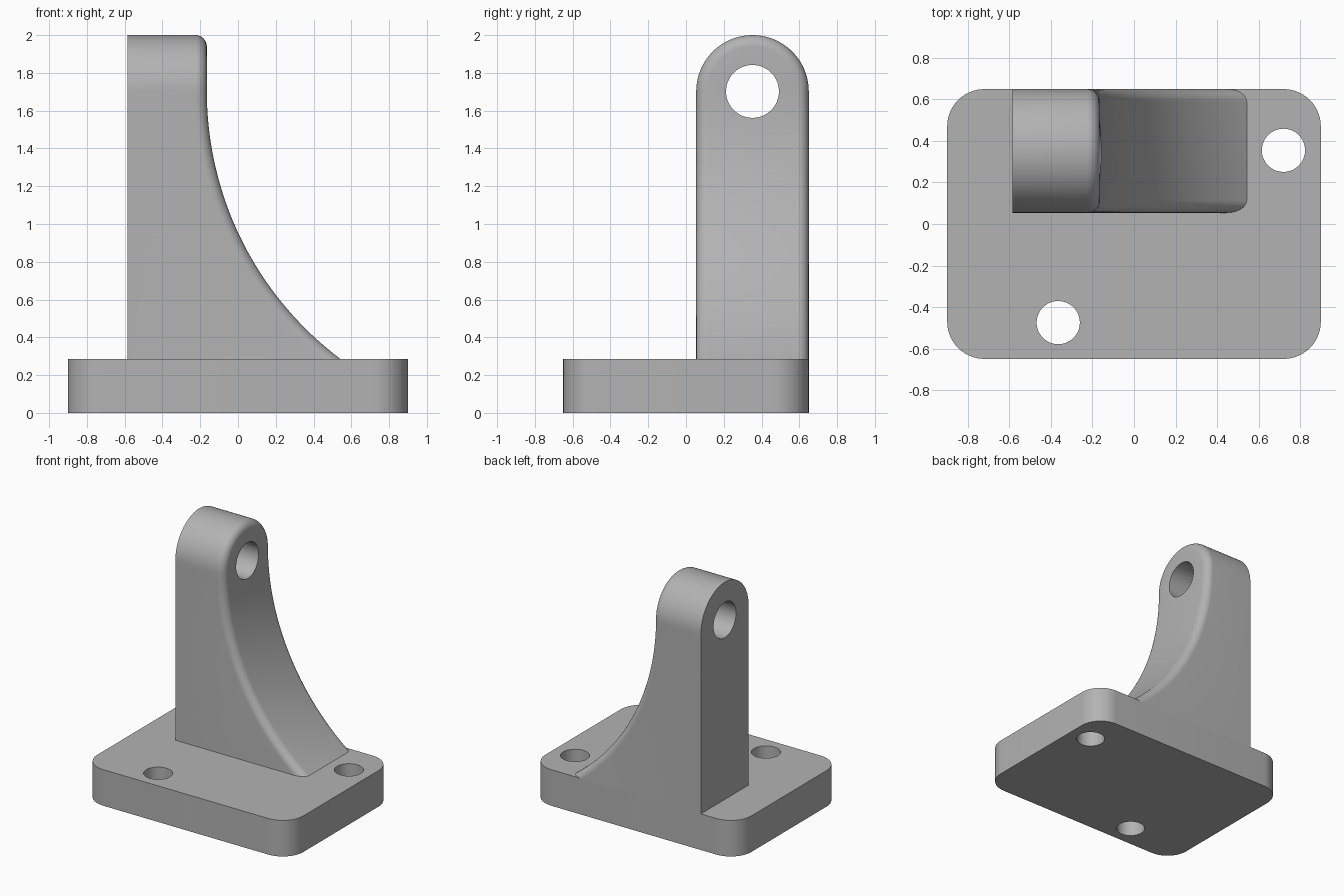
import bpy, bmesh
from math import sin, cos, pi, asin
from mathutils import Vector

if "Cube" in bpy.data.objects:
    bpy.data.objects.remove(bpy.data.objects["Cube"], do_unlink=True)

# Plain metal grey
GREY = (0.45, 0.45, 0.45, 1)
metal = bpy.data.materials.new("metal_grey")
metal.use_nodes = True
metal.diffuse_color = GREY
metal.node_tree.nodes["Principled BSDF"].inputs["Base Color"].default_value = GREY

# Main dimensions
BASE_X, BASE_Y, BASE_H, CORNER = 0.9, 0.65, 0.285, 0.18
BACK_X, FRONT_X = -0.585, -0.165
ARCH_R, ARCH_Z = 0.298, 1.702
ARCH_Y = BASE_Y - ARCH_R
SWEEP_R, FILLET = 1.772, 0.06


def make_object(name, bm):
    bmesh.ops.recalc_face_normals(bm, faces=bm.faces)
    mesh = bpy.data.meshes.new(name)
    bm.to_mesh(mesh)
    bm.free()
    obj = bpy.data.objects.new(name, mesh)
    bpy.context.collection.objects.link(obj)
    mesh.materials.append(metal)
    return obj


def activate(obj):
    bpy.ops.object.select_all(action='DESELECT')
    obj.select_set(True)
    bpy.context.view_layer.objects.active = obj


def drill(obj, centre, radius, axis):
    """Cut a round through hole along x or z."""
    turn = (0, pi / 2, 0) if axis == 'x' else (0, 0, 0)
    bpy.ops.mesh.primitive_cylinder_add(vertices=64, radius=radius, depth=3,
                                        location=centre, rotation=turn)
    cutter = bpy.context.object
    cutter.data.materials.append(metal)
    cutter.hide_render = True
    mod = obj.modifiers.new("hole", 'BOOLEAN')
    mod.operation, mod.solver, mod.object = 'DIFFERENCE', 'EXACT', cutter
    activate(obj)
    bpy.ops.object.modifier_apply(modifier=mod.name)
    bpy.data.objects.remove(cutter, do_unlink=True)


# Base plate with rounded vertical corners
bm = bmesh.new()
bmesh.ops.create_cube(bm, size=1)
for v in bm.verts:
    v.co = (v.co.x * 2 * BASE_X, v.co.y * 2 * BASE_Y, (v.co.z + 0.5) * BASE_H)
uprights = [e for e in bm.edges if abs(e.verts[0].co.z - e.verts[1].co.z) > 0.1]
bmesh.ops.bevel(bm, geom=uprights, offset=CORNER, segments=14, profile=0.5,
                affect='EDGES')
base = make_object("base_plate", bm)
drill(base, (0.72, 0.355, 0), 0.104, 'z')
drill(base, (-0.365, -0.475, 0), 0.104, 'z')

# Upright: each station holds the fillet centre, side normal and front normal
SWEEP_STEPS, ARCH_STEPS, ROUND_STEPS = 40, 40, 8
end_angle = asin((ARCH_Z - BASE_H + 0.12) / SWEEP_R)


def sweep_station(side, step):
    a = end_angle * step / SWEEP_STEPS
    r = SWEEP_R + FILLET
    centre = Vector((FRONT_X + SWEEP_R - r * cos(a),
                     ARCH_Y + side * (ARCH_R - FILLET), ARCH_Z - r * sin(a)))
    return centre, Vector((0, side, 0)), Vector((cos(a), 0, sin(a)))


def arch_station(step):
    a = pi * step / ARCH_STEPS
    n = Vector((0, cos(a), sin(a)))
    centre = Vector((FRONT_X - FILLET, ARCH_Y, ARCH_Z)) + n * (ARCH_R - FILLET)
    return centre, n, Vector((1, 0, 0))


stations = [sweep_station(1, i) for i in range(SWEEP_STEPS, 0, -1)]
stations += [arch_station(i) for i in range(ARCH_STEPS + 1)]
stations += [sweep_station(-1, i) for i in range(1, SWEEP_STEPS + 1)]

bm = bmesh.new()
rows = []
for centre, side, front in stations:
    edge = centre + side * FILLET
    points = [Vector((BACK_X, edge.y, edge.z))]
    for k in range(ROUND_STEPS + 1):
        a = pi / 2 * k / ROUND_STEPS
        points.append(centre + (side * cos(a) + front * sin(a)) * FILLET)
    rows.append([bm.verts.new(p) for p in points])

# Outer skin and rounded edge
for r0, r1 in zip(rows, rows[1:]):
    for k in range(len(r0) - 1):
        bm.faces.new((r0[k], r0[k + 1], r1[k + 1], r1[k]))
# Curved front, from side to side, then the flat front around the eye
for i in range(SWEEP_STEPS):
    bm.faces.new((rows[i][-1], rows[i + 1][-1], rows[-2 - i][-1], rows[-1 - i][-1]))
bm.faces.new([r[-1] for r in rows[SWEEP_STEPS:SWEEP_STEPS + ARCH_STEPS + 1]])
# Flat back
bm.faces.new([r[0] for r in rows])

# Trim level with the plate and close the bottom
bmesh.ops.bisect_plane(bm, geom=bm.verts[:] + bm.edges[:] + bm.faces[:],
                       plane_co=(0, 0, BASE_H), plane_no=(0, 0, 1),
                       clear_inner=True)
bmesh.ops.holes_fill(bm, edges=[e for e in bm.edges if e.is_boundary], sides=0)
upright = make_object("curved_upright", bm)
drill(upright, (0, ARCH_Y, ARCH_Z), 0.14, 'x')

for obj in (base, upright):
    activate(obj)
    bpy.ops.object.shade_smooth_by_angle(angle=pi / 6)
